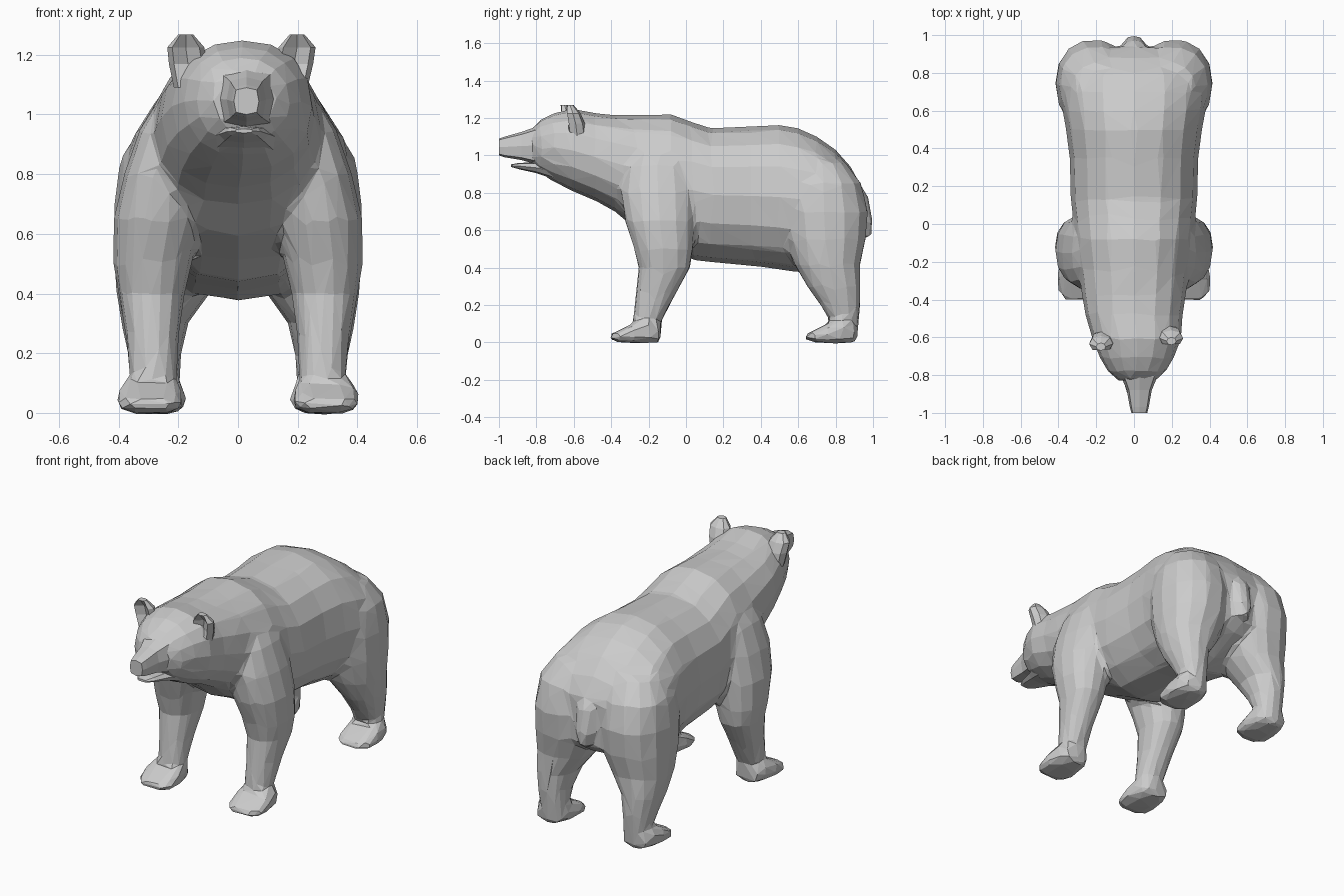
import bpy
from math import cos, sin, tau

if "Cube" in bpy.data.objects:
    bpy.data.objects.remove(bpy.data.objects["Cube"])


def signed_pow(v, p):
    return abs(v) ** p * (1 if v >= 0 else -1)


def loft(name, rings, axis, n=14, p=0.9, mirror=False):
    """Skin rings (t, c1, c2, r1, r2); axis 'y' gives x-z rings, 'z' gives x-y rings."""
    verts, faces = [], []
    for t, c1, c2, r1, r2 in rings:
        for i in range(n):
            a = tau * i / n
            u = c1 + r1 * signed_pow(cos(a), p)
            v = c2 + r2 * signed_pow(sin(a), p)
            verts.append((u, t, v) if axis == 'y' else (u, v, t))
    for k in range(len(rings) - 1):
        for i in range(n):
            j = (i + 1) % n
            faces.append((k * n + i, k * n + j, (k + 1) * n + j, (k + 1) * n + i))
    faces.append(tuple(range(n))[::-1])
    faces.append(tuple(range((len(rings) - 1) * n, len(rings) * n)))
    if axis == 'y':
        faces = [f[::-1] for f in faces]
    if mirror:
        verts = [(-x, y, z) for x, y, z in verts]
        faces = [f[::-1] for f in faces]
    me = bpy.data.meshes.new(name)
    me.from_pydata(verts, [], faces)
    ob = bpy.data.objects.new(name, me)
    bpy.context.collection.objects.link(ob)
    return ob


def span(rows, cx=0.0):
    """Rows (y, bottom, top, half width) to loft rings along y."""
    return [(y, cx, (lo + hi) / 2, w, (hi - lo) / 2) for y, lo, hi, w in rows]


# torso, neck and head
head = span([(-.83, .96, 1.14, .10), (-.78, .905, 1.19, .155),
             (-.71, .86, 1.225, .195), (-.61, .81, 1.25, .235)], .015)
torso = span([(-.48, .755, 1.225, .258), (-.38, .70, 1.215, .275),
              (-.25, .59, 1.215, .29), (-.08, .51, 1.22, .312),
              (.04, .44, 1.175, .325), (.13, .43, 1.145, .335),
              (.35, .41, 1.155, .34), (.5, .39, 1.165, .36),
              (.6, .375, 1.145, .38), (.7, .41, 1.1, .39),
              (.8, .46, 1.03, .385), (.88, .5, .94, .32), (.935, .55, .84, .2)])
parts = [loft("body", head + torso, 'y', 16)]

# legs and paws
front_leg = [(.02, .285, -.21, .085, .075), (.12, .283, -.205, .078, .078),
             (.25, .287, -.165, .088, .106), (.4, .29, -.115, .112, .14),
             (.5, .287, -.12, .132, .16), (.65, .27, -.14, .147, .19),
             (.8, .25, -.15, .132, .2), (.95, .21, -.15, .12, .18),
             (1.06, .16, -.15, .1, .13)]
hind_leg = [(.02, .28, .835, .085, .08), (.12, .275, .845, .08, .08),
            (.2, .28, .825, .09, .108), (.3, .28, .79, .112, .145),
            (.42, .245, .755, .165, .18), (.55, .22, .745, .197, .22),
            (.7, .215, .74, .2, .238), (.85, .205, .735, .19, .205),
            (.97, .17, .71, .15, .14)]
paw = [(-.405, .015, .045, .07), (-.36, 0, .065, .108), (-.28, -.005, .105, .112),
       (-.2, -.005, .13, .1), (-.14, 0, .09, .07)]
hind_paw = [(y + 1.045, lo, hi, w) for y, lo, hi, w in paw]
for m in (False, True):
    parts.append(loft("front_leg", front_leg, 'z', mirror=m))
    parts.append(loft("hind_leg", hind_leg, 'z', mirror=m))
    parts.append(loft("front_paw", span(paw, .295), 'y', p=.65, mirror=m))
    parts.append(loft("hind_paw", span(hind_paw, .285), 'y', p=.65, mirror=m))

# tail, tucked between the haunches
parts.append(loft("tail", [(.56, 0, .965, .03, .025), (.64, 0, .96, .055, .04),
                           (.78, 0, .925, .062, .05), (.92, 0, .83, .055, .06)], 'z', 8))

# blend into one faceted low-poly skin
bpy.ops.object.select_all(action='DESELECT')
for ob in parts:
    ob.select_set(True)
body = parts[0]
bpy.context.view_layer.objects.active = body
bpy.ops.object.join()
remesh = body.modifiers.new("fuse", 'REMESH')
remesh.mode = 'VOXEL'
remesh.voxel_size = .016
smooth = body.modifiers.new("soften", 'SMOOTH')
smooth.factor = .5
smooth.iterations = 8
decimate = body.modifiers.new("facets", 'DECIMATE')
decimate.ratio = .027

# muzzle and open lower jaw
loft("muzzle", span([(-1.0, 1.0, 1.09, .042), (-.97, .99, 1.1, .05),
                     (-.88, .975, 1.125, .066), (-.81, .955, 1.15, .095),
                     (-.72, .93, 1.17, .13)], .028), 'y', 8, .55)
loft("lower_jaw", span([(-.935, .938, .952, .03), (-.89, .925, .96, .058),
                        (-.8, .905, .962, .085), (-.7, .87, .96, .13)], .02), 'y', 8, .8)

# cupped ears, wide and slightly pointed
for name, x, y, lean in (("right_ear", -.16, -.63, -.015), ("left_ear", .178, -.6, .02)):
    ear = loft(name, [(1.09, x, y + .02, .055, .05), (1.17, x + lean / 2, y + .01, .064, .05),
                      (1.225, x + lean, y - .005, .062, .042),
                      (1.268, x + lean, y - .02, .025, .02)], 'z', 8)
    for k in (1, 2):
        ear.data.vertices[k * 8 + 6].co.y += .045
